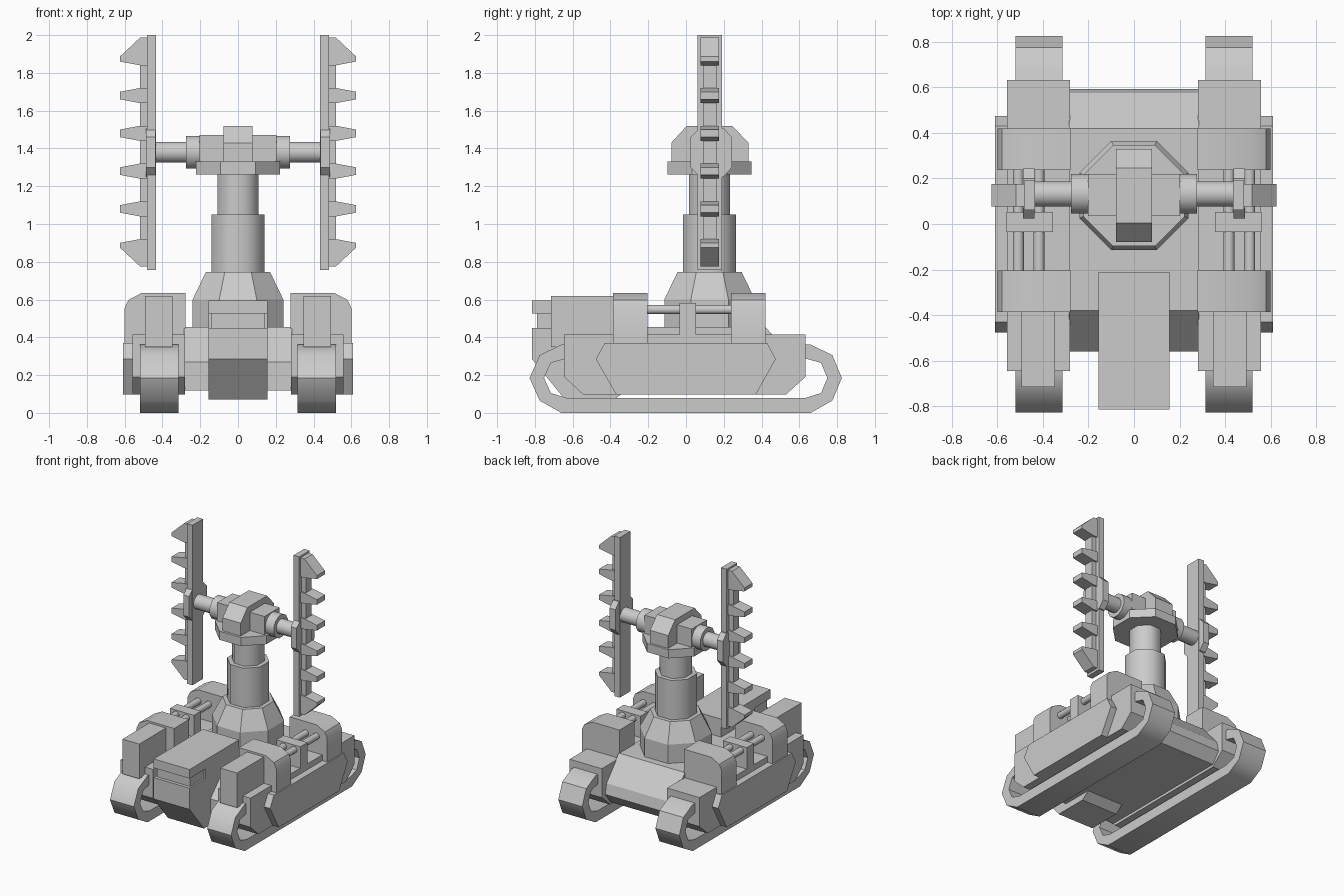
import bpy, bmesh, math

if "Cube" in bpy.data.objects:
    bpy.data.objects.remove(bpy.data.objects["Cube"])

CY = 0.125   # mast centre along y


def finish(name, bm, mirror=False, smooth=None):
    bmesh.ops.recalc_face_normals(bm, faces=bm.faces)
    me = bpy.data.meshes.new(name)
    bm.to_mesh(me)
    bm.free()
    ob = bpy.data.objects.new(name, me)
    bpy.context.collection.objects.link(ob)
    if smooth:
        bpy.ops.object.select_all(action='DESELECT')
        ob.select_set(True)
        bpy.context.view_layer.objects.active = ob
        bpy.ops.object.shade_smooth_by_angle(angle=math.radians(smooth))
    if mirror:
        ob.modifiers.new("Mirror", 'MIRROR').use_clip = False
    return ob


def add_prism(bm, pts, a, b, axis='x'):
    """Extrude a profile: (y, z) along x, or (x, z) along y."""
    def place(p, t):
        return (t, p[0], p[1]) if axis == 'x' else (p[0], t, p[1])
    lo = [bm.verts.new(place(p, a)) for p in pts]
    hi = [bm.verts.new(place(p, b)) for p in pts]
    bm.faces.new(lo)
    bm.faces.new(hi[::-1])
    n = len(pts)
    for i in range(n):
        j = (i + 1) % n
        bm.faces.new((lo[i], hi[i], hi[j], lo[j]))


def prism(name, pts, a, b, axis='x', mirror=False, smooth=None):
    bm = bmesh.new()
    add_prism(bm, pts, a, b, axis)
    return finish(name, bm, mirror, smooth)


def box(name, x0, x1, y0, y1, z0, z1, mirror=False):
    return prism(name, [(y0, z0), (y1, z0), (y1, z1), (y0, z1)], x0, x1, mirror=mirror)


def lathe(name, prof, smooth=None, n=8):
    """Vertical n-sided turned part; radii are to the flats."""
    bm = bmesh.new()
    rings = []
    for r, z in prof:
        R = r / math.cos(math.pi / n)
        ang = [(i + 0.5) * 2 * math.pi / n for i in range(n)]
        rings.append([bm.verts.new((R * math.cos(t), CY + R * math.sin(t), z)) for t in ang])
    for lo, hi in zip(rings, rings[1:]):
        for i in range(n):
            j = (i + 1) % n
            bm.faces.new((lo[i], lo[j], hi[j], hi[i]))
    bm.faces.new(rings[0])
    bm.faces.new(rings[-1])
    return finish(name, bm, smooth=smooth)


def circle(cy, cz, r, n):
    return [(cy + r * math.cos((i + .5) * 2 * math.pi / n),
             cz + r * math.sin((i + .5) * 2 * math.pi / n)) for i in range(n)]


# Track belts: closed loops with an open inside
outer = [(-.828, .185), (-.775, .305), (-.66, .362), (.66, .362),
         (.775, .305), (.825, .185), (.775, .065), (.66, 0), (-.66, 0), (-.775, .065)]
inner = [(-.752, .185), (-.715, .265), (-.635, .287), (.635, .287),
         (.715, .265), (.748, .185), (.715, .105), (.635, .08), (-.635, .08), (-.715, .105)]
bm = bmesh.new()
loops = [[bm.verts.new((x, y, z)) for y, z in pts]
         for x, pts in ((.315, outer), (.52, outer), (.52, inner), (.315, inner))]
for k in range(4):
    A, B = loops[k], loops[(k + 1) % 4]
    for i in range(10):
        j = (i + 1) % 10
        bm.faces.new((A[i], A[j], B[j], B[i]))
finish("track_belt", bm, mirror=True, smooth=40)

# Track housing and outer side skirt
prism("track_housing", [(-.645, .415), (-.645, .19), (-.545, .098), (.53, .098),
                        (.632, .19), (.632, .415)], .28, .558, mirror=True)
prism("side_skirt", [(-.43, .37), (-.477, .285), (-.37, .098), (.37, .098),
                     (.475, .285), (.43, .37)], .5, .61, mirror=True)

# Chamfered fender boxes, front and rear
fender = [(.278, .36), (.6, .36), (.6, .555), (.58, .598), (.51, .635), (.278, .635)]
prism("front_fender", fender, -.387, -.205, axis='y', mirror=True, smooth=35)
prism("rear_fender", fender, .238, .42, axis='y', mirror=True, smooth=35)
box("front_locker", .348, .493, -.715, -.38, .35, .62, mirror=True)

# Side rods with clamp
for i, x in enumerate((.417, .508)):
    prism(f"side_rod_{i + 1}", circle(CY, .547, .026, 8), x - .027, x + .027, mirror=True)
    bpy.data.objects.remove(bpy.data.objects[f"side_rod_{i + 1}"])
    pts = [(x + a, b) for a, b in circle(0, .547, .026, 8)]
    prism(f"side_rod_{i + 1}", pts, -.21, .245, axis='y', mirror=True, smooth=50)
box("rod_clamp", .355, .56, -.035, .052, .41, .582, mirror=True)

# Hull
prism("hull", [(-.38, .455), (-.56, .27), (-.56, .118), (.53, .118), (.592, .2),
               (.575, .28), (.42, .455)], -.285, .285)

# Nose with wrap-around slot
prism("nose_lower", [(-.815, .45), (-.815, .285), (-.64, .07), (-.38, .07), (-.21, .2), (-.21, .45)],
      -.155, .155)
box("nose_slot", -.142, .142, -.79, -.5, .44, .535)
box("nose_rear", -.155, .155, -.62, -.21, .44, .535)
box("nose_lid", -.155, .155, -.815, -.21, .525, .595)

# Mast
lathe("mast_base", [(.24, .4), (.24, .6), (.17, .745)])
lathe("mast_lower", [(.14, .7), (.14, 1.05)], smooth=50)
lathe("mast_upper", [(.108, 1.0), (.108, 1.28)], smooth=50)
lathe("mast_collar", [(.222, 1.263), (.222, 1.33)])

# Head
prism("head_core", [(-.078, 1.32), (-.078, 1.43), (.005, 1.52), (.245, 1.52),
                    (.33, 1.43), (.33, 1.32)], -.078, .078)
box("head_block", -.203, .203, .035, .22, 1.32, 1.472)

# Side arms
prism("arm_hub", circle(.132, 1.38, .09, 12), .18, .276, mirror=True, smooth=40)
prism("arm_shaft", circle(.132, 1.38, .057, 12), .26, .45, mirror=True, smooth=40)
prism("arm_flange", [(.025, 1.3), (.07, 1.25), (.2, 1.25), (.243, 1.3),
                     (.243, 1.46), (.2, 1.505), (.07, 1.505), (.025, 1.46)], .437, .487, mirror=True)

# Emitter panels: back plate, spine and tapered ribs
box("panel_plate", .435, .483, .062, .19, .757, 2.0, mirror=True)
bm = bmesh.new()
add_prism(bm, [(.47, .8), (.52, .8), (.52, 1.96), (.47, 1.96)], .09, .162, axis='y')
for k in range(6):
    z = .88 + .2 * k
    lo, hi = z - .04, z + .04
    tlo, thi = z - .02, z + .02
    if k == 0:
        lo, tlo = .775, .875
    if k == 5:
        hi, thi = 1.987, 1.887
    add_prism(bm, [(.47, lo), (.518, lo), (.625, tlo), (.625, thi), (.518, hi), (.47, hi)],
              .077, .175, axis='y')
finish("panel_ribs", bm, mirror=True)
